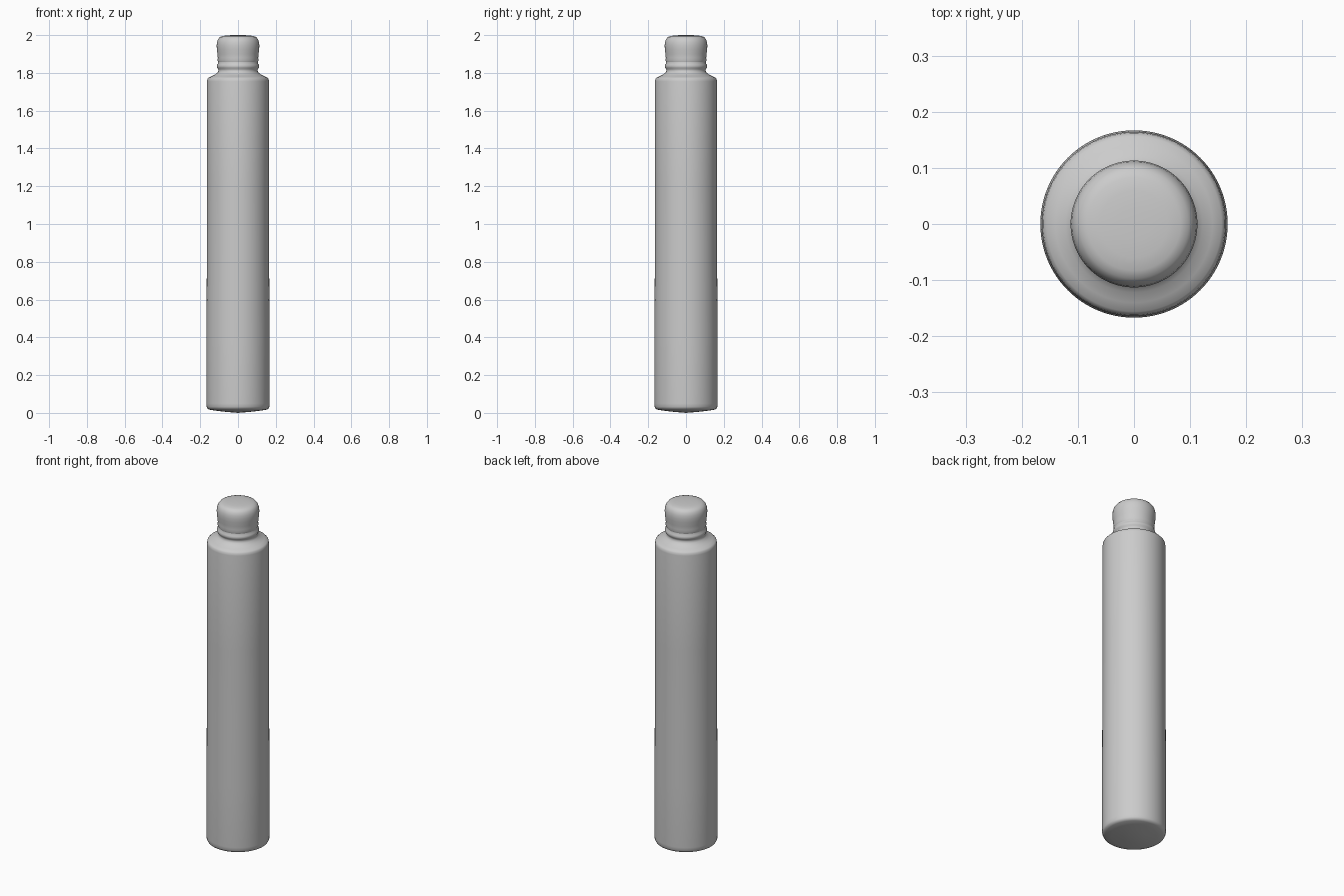
import bpy, math

if "Cube" in bpy.data.objects:
    bpy.data.objects.remove(bpy.data.objects["Cube"])

SEGMENTS = 96


def lathe(name, profile):
    """Revolve (radius, z) points around the z axis; radius 0 makes a pole."""
    verts, faces, rings = [], [], []
    for r, z in profile:
        start = len(verts)
        count = 1 if r == 0 else SEGMENTS
        for i in range(count):
            a = 2 * math.pi * i / SEGMENTS
            verts.append((r * math.cos(a), r * math.sin(a), z))
        rings.append([start + i % count for i in range(SEGMENTS)])
    for low, high in zip(rings, rings[1:]):
        for i in range(SEGMENTS):
            j = (i + 1) % SEGMENTS
            quad = (low[i], low[j], high[j], high[i])
            faces.append(tuple(dict.fromkeys(quad)))
    mesh = bpy.data.meshes.new(name)
    mesh.from_pydata(verts, [], faces)
    obj = bpy.data.objects.new(name, mesh)
    bpy.context.collection.objects.link(obj)
    bpy.ops.object.select_all(action='DESELECT')
    obj.select_set(True)
    bpy.context.view_layer.objects.active = obj
    bpy.ops.object.shade_smooth_by_angle(angle=math.radians(50))
    return obj


# Long tube with a slightly domed base, soft shoulder and neck
lathe("bottle_body", [
    (0, 0), (0.06, 0.005), (0.12, 0.012), (0.15, 0.017), (0.161, 0.022),
    (0.166, 0.032), (0.167, 0.05), (0.167, 0.4), (0.165, 0.8), (0.164, 1.2),
    (0.164, 1.755), (0.162, 1.768), (0.156, 1.775), (0.14, 1.782),
    (0.122, 1.791), (0.108, 1.802), (0.103, 1.812), (0.105, 1.82),
    # neck ring
    (0.110, 1.827), (0.112, 1.835), (0.110, 1.843), (0.106, 1.85),
    (0.105, 1.857)])

# Rounded screw cap, flaring a little toward its top
lathe("cap", [
    (0.105, 1.857), (0.108, 1.866), (0.107, 1.88), (0.109, 1.90),
    (0.112, 1.925), (0.113, 1.945), (0.111, 1.963), (0.106, 1.978),
    (0.097, 1.989), (0.083, 1.995), (0.06, 1.998), (0.03, 2.0), (0, 2.0)])
